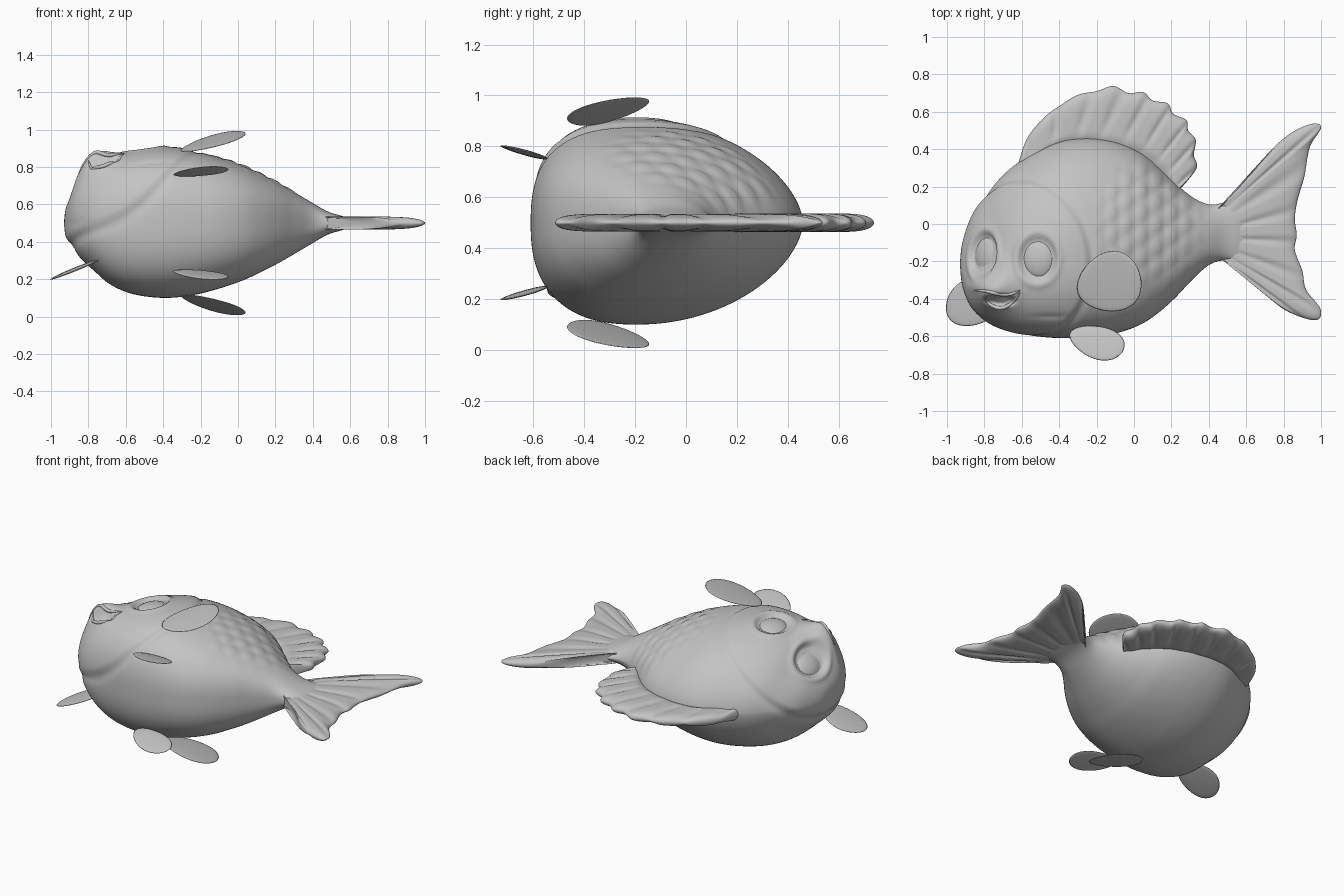
import bpy, bmesh, math
from mathutils import Vector, Matrix
from mathutils.bvhtree import BVHTree

if "Cube" in bpy.data.objects:
    bpy.data.objects.remove(bpy.data.objects["Cube"])

grey = bpy.data.materials.new("plain grey")
grey.use_nodes = True
grey.diffuse_color = (0.55, 0.55, 0.55, 1)
grey.node_tree.nodes["Principled BSDF"].inputs["Base Color"].default_value = grey.diffuse_color


def finish(bm, name):
    bmesh.ops.recalc_face_normals(bm, faces=bm.faces)
    mesh = bpy.data.meshes.new(name)
    bm.to_mesh(mesh)
    bm.free()
    mesh.materials.append(grey)
    mesh.shade_smooth()
    obj = bpy.data.objects.new(name, mesh)
    bpy.context.collection.objects.link(obj)


def spline(points, t):
    """Catmull-Rom point at t in 0..1 along a list of tuples."""
    s = min(max(t, 0), 1) * (len(points) - 1)
    i = min(int(s), len(points) - 2)
    f = s - i
    a, b, c, d = (Vector(points[min(max(k, 0), len(points) - 1)]) for k in range(i - 1, i + 3))
    return b + 0.5 * f * (c - a + f * (2 * a - 5 * b + 4 * c - d + f * (3 * (b - c) + d - a)))


def smooth(a, b, x):
    t = min(max((x - a) / (b - a), 0), 1)
    return t * t * (3 - 2 * t)


def bump(x, width):
    return math.exp(-(x / width) ** 2)


# Body stations: x, back edge y, belly edge y, half thickness
STATIONS = [(-.922, -.2, -.22, .01), (-.912, -.11, -.31, .075), (-.882, -.01, -.4, .135),
            (-.84, .08, -.465, .19), (-.77, .18, -.525, .255), (-.68, .28, -.565, .33),
            (-.56, .365, -.595, .38), (-.4, .44, -.61, .4), (-.25, .46, -.605, .387),
            (-.1, .44, -.585, .35), (.03, .385, -.54, .305), (.13, .305, -.475, .258),
            (.22, .22, -.395, .212), (.31, .145, -.3, .16), (.4, .105, -.22, .107),
            (.48, .115, -.195, .062), (.56, .15, -.21, .037), (.64, .2, -.25, .012)]
RINGS, SIDES = 300, 200
bm = bmesh.new()
rings = []
for i in range(RINGS + 1):
    x, back, belly, half = spline(STATIONS, i / RINGS)
    mid = belly + (back - belly) * 0.4
    ring = []
    for j in range(SIDES):
        a = math.tau * j / SIDES
        c, s = math.cos(a), math.sin(a)
        # Full belly, pinched back
        power = 1.18 if s > 0 else 0.8
        y = mid + (back - mid) * s if s > 0 else mid - (mid - belly) * abs(s) ** power
        z = 0.5 + half * math.copysign(abs(c) ** power, c)
        ring.append(bm.verts.new((x, y, z)))
    rings.append(ring)
for r, q in zip(rings, rings[1:]):
    for j in range(SIDES):
        k = (j + 1) % SIDES
        bm.faces.new((r[j], r[k], q[k], q[j]))
bm.faces.new(rings[0])
bm.faces.new(rings[-1])
bmesh.ops.recalc_face_normals(bm, faces=bm.faces)
bm.normal_update()


def drop(tree, x, y):
    hit, normal, _, _ = tree.ray_cast(Vector((x, y, 2)), Vector((0, 0, -1)))
    return hit, (normal if normal.z > 0 else -normal)


skin = BVHTree.FromBMesh(bm)
eyes = [drop(skin, -.515, -.185), drop(skin, -.805, -.165)]
FACE = Vector((-.69, -.21, .8))


def relief(p):
    """Height of face plate, eye sockets and scales along the skin normal."""
    d = (p - FACE).length
    h = 0.008 * (1 - smooth(.43, .47, d)) - 0.006 * bump(d - .475, .02)
    for centre, _ in eyes:
        q = p - centre
        r = math.hypot(q.y / .13, math.hypot(q.x, q.z) / .11)
        h += 0.006 * bump(r - 1.1, .14) - 0.022 * (1 - smooth(.75, 1, r))
    if p.z > .5:
        area = 1 - smooth(.5, 1, math.hypot((p.x - .07) / .33, (p.y - .02) / .4))
        col = math.floor(p.x / .08)
        u = p.x / .08 - col - .5
        v = (p.y / .12 + .5 * (col % 2)) % 1 - .5
        h += 0.007 * area * (1 - smooth(.1, .5, math.hypot(u * .9, v)))
    return h


moves = []
for v in bm.verts:
    p = v.co
    shift = v.normal * relief(p)
    if p.z > .5:
        # Muzzle, then the open mouth pressed into it
        push = 0.1 * bump(p.x + .755, .1) * bump(p.y + .36, .1)
        push += 0.015 * bump(p.x + .83, .045) * bump(p.y + .335, .03)
        mouth = math.hypot((p.x + .7) / .085, (p.y + .405) / .036)
        push -= 0.04 * (1 - smooth(.4, 1.1, mouth))
        shift += Vector((-.25, 0, 1)) * push
        # Chin folds and bridge of the nose
        shift.z -= 0.006 * bump(p.y + .49, .012) * bump(p.x + .45, .09)
        shift.z += 0.012 * bump(p.x + .73 + (p.y + .15) * .4, .05) * bump(p.y + .2, .09)
    moves.append(shift)
for v, shift in zip(bm.verts, moves):
    v.co += shift
skin = BVHTree.FromBMesh(bm)
finish(bm, "body")

# Eyeballs
for side, (centre, normal) in zip(("right", "left"), eyes):
    bm = bmesh.new()
    bmesh.ops.create_uvsphere(bm, u_segments=40, v_segments=24, radius=1)
    up = (Vector((0, 1, 0)) - normal * normal.y).normalized()
    frame = Matrix((up.cross(normal), up, normal)).transposed().to_4x4()
    place = Matrix.Translation(centre - normal * .045) @ frame @ Matrix.Diagonal((.092, .112, .047, 1))
    bm.transform(place)
    finish(bm, side + "_eye")


def lip(name, path, radius):
    """Tapered tube laid on the skin along a path seen from above."""
    bm = bmesh.new()
    centres = [drop(skin, *spline(path, i / 24))[0] for i in range(25)]
    loops = []
    for i, c in enumerate(centres):
        along = (centres[min(i + 1, 24)] - centres[max(i - 1, 0)]).normalized()
        across = along.cross(Vector((0, 0, 1))).normalized()
        lift = across.cross(along)
        r = radius * (.25 + .75 * math.sin(math.pi * i / 24))
        loops.append([bm.verts.new(c + r * (across * math.cos(a) + lift * math.sin(a)))
                      for a in (math.tau * k / 12 for k in range(12))])
    for p, q in zip(loops, loops[1:]):
        for k in range(12):
            bm.faces.new((p[k], p[k - 1], q[k - 1], q[k]))
    bm.faces.new(loops[0])
    bm.faces.new(loops[-1])
    finish(bm, name)


lip("upper_lip", [(-.85, -.355), (-.79, -.36), (-.72, -.375), (-.66, -.375), (-.61, -.355)], .011)
lip("lower_lip", [(-.8, -.385), (-.77, -.43), (-.71, -.45), (-.65, -.42), (-.61, -.365)], .011)


def ribbed_fin(name, base, edge, ribs, thick):
    """Thick fin spread from a base line to an outer edge, with ribs on both faces."""
    bm = bmesh.new()
    nu, nv = 200, 28
    for sign in (1, -1):
        grid = []
        for i in range(nu + 1):
            u = i / nu
            inner, outer = spline(base, u), spline(edge, u)
            row = []
            for j in range(nv + 1):
                v = math.sin(j / nv * math.pi / 2)
                x, y = inner.lerp(outer, v)
                groove = (0.5 - 0.5 * math.cos(math.tau * ribs * u)) ** 3
                wave = 1 - .25 * smooth(.15, .6, v) * groove
                rim = math.sqrt(max(1 - v ** 8, 0)) * smooth(-.01, .02, min(u, 1 - u))
                h = thick * wave * rim * (.2 + .8 * smooth(0, .3, v))
                row.append(bm.verts.new((x, y, .5 + sign * h)))
            grid.append(row)
        for r, q in zip(grid, grid[1:]):
            for j in range(nv):
                bm.faces.new((r[j], r[j + 1], q[j + 1], q[j]))
    bmesh.ops.remove_doubles(bm, verts=bm.verts, dist=1e-5)
    finish(bm, name)


ribbed_fin("back_fin", [(-.58, .28), (-.4, .38), (-.2, .38), (0, .33), (.12, .24), (.2, .15)],
           [(-.62, .32), (-.57, .46), (-.48, .57), (-.4, .63), (-.3, .69), (-.2, .71),
            (-.11, .738), (-.03, .7), (.05, .705), (.1, .66), (.18, .645), (.21, .59),
            (.28, .555), (.29, .5), (.33, .45), (.32, .37), (.335, .3), (.26, .2)], 9, .037)
ribbed_fin("tail_fin", [(.4, .04), (.38, -.06), (.4, -.14)],
           [(.44, .07), (.56, .18), (.7, .36), (.83, .48), (.95, .535), (1, .515), (.94, .41),
            (.91, .25), (.875, .13), (.86, .03), (.87, -.06), (.86, -.14), (.9, -.25),
            (.92, -.35), (.995, -.45), (.985, -.51), (.9, -.5), (.77, -.435), (.6, -.275),
            (.44, -.17)], 10, .035)


def leaf_fin(name, centre, long, wide, mirrored=False):
    """Thin egg-shaped plate, broader toward its tip."""
    bm = bmesh.new()
    bmesh.ops.create_uvsphere(bm, u_segments=48, v_segments=12, radius=1)
    for v in bm.verts:
        a, b, c = v.co
        p = Vector(centre) + Vector(long) * a + Vector(wide) * (b * (1 + .2 * a))
        p.z += .009 * c
        if mirrored:
            p.z = 1 - p.z
        v.co = p
    finish(bm, name)


# Paired side and belly fins, and the fin by the cheek
for side, flip in (("right", False), ("left", True)):
    leaf_fin(side + "_side_fin", (-.135, -.315, .936), (.165, .055, .052), (-.05, .15, .018), flip)
    leaf_fin(side + "_belly_fin", (-.2, -.63, .775), (.14, -.052, .02), (.045, .077, -.017), flip)
leaf_fin("cheek_fin", (-.865, -.428, .255), (-.13, .035, -.05), (.045, .117, .024))
